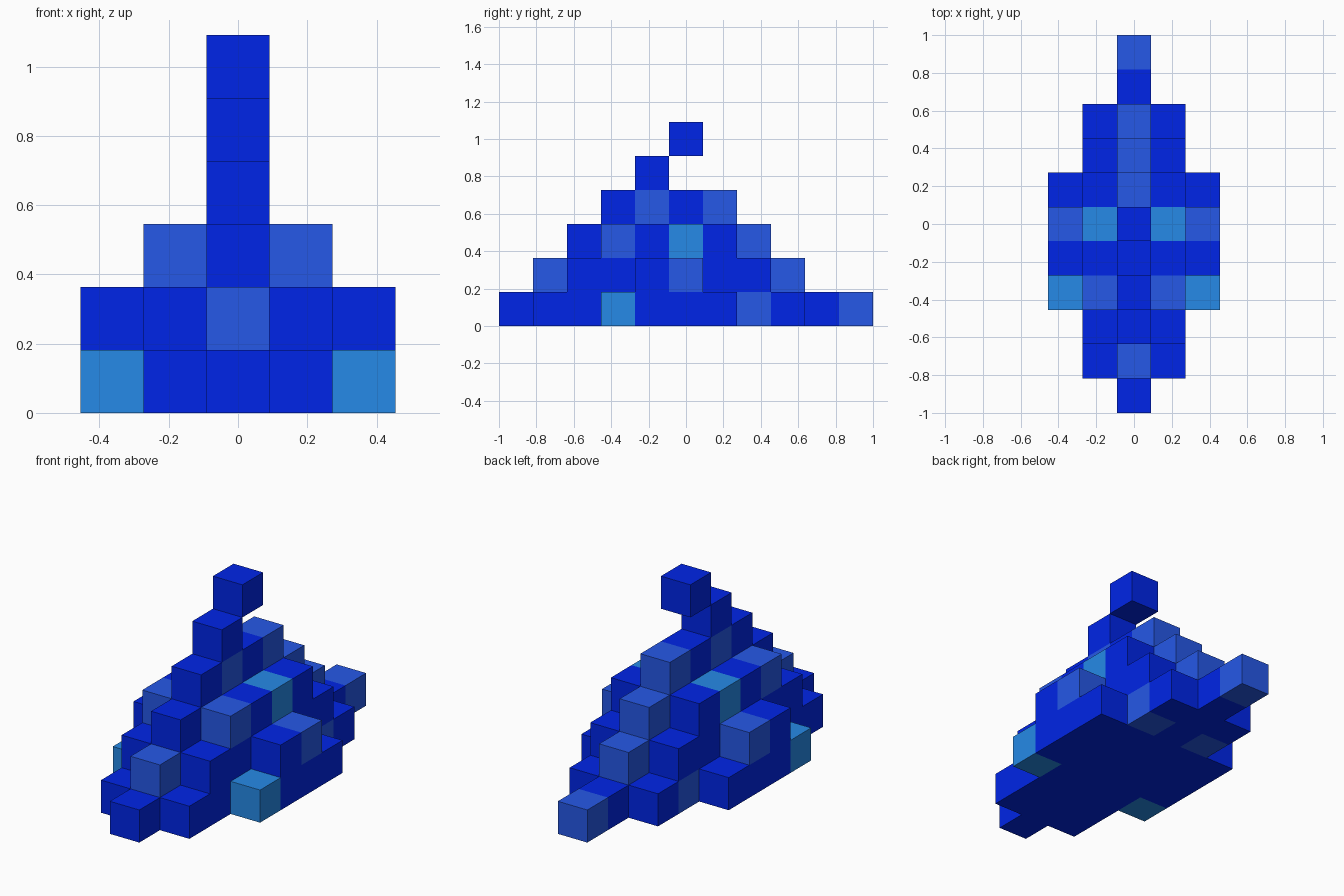
import bpy, bmesh
from mathutils import Vector

if "Cube" in bpy.data.objects:
    bpy.data.objects.remove(bpy.data.objects["Cube"])

S = 2 / 11  # block edge length

def material(name, rgb):
    m = bpy.data.materials.new(name)
    m.diffuse_color = (*rgb, 1)
    m.use_nodes = True
    m.node_tree.nodes["Principled BSDF"].inputs["Base Color"].default_value = m.diffuse_color
    return m

MATS = [material("deep_blue", (0.0, 0.0185, 0.8)),
        material("mid_blue", (0.019, 0.098, 0.8)),
        material("sky_blue", (0.019, 0.254, 0.8))]

# Each tier: (first, last) block row along y for |x| = 0, 1, 2
TIERS = {
    "base_tier": [(-5, 5), (-4, 3), (-2, 1)],
    "second_tier": [(-4, 3), (-3, 2), (-1, 0)],
    "third_tier": [(-3, 2), (-2, 1)],
    "fourth_tier": [(-2, 1)],
    "upper_block": [(-1, -1)],
    "tip_block": [(0, 0)],
}

# Lighter blocks, mirrored in x: (|x|, y, tier)
MID = {(0, 5, 0), (1, 2, 0), (0, -4, 1), (0, 3, 1), (2, 0, 1),
       (1, -2, 2), (0, 2, 2), (0, -1, 3), (0, 1, 3)}
SKY = {(2, -2, 0), (1, 0, 2)}

# Occupied cells of the whole stack
cells = {(x, y, k)
         for k, rows in enumerate(TIERS.values())
         for a, (y0, y1) in enumerate(rows)
         for x in {a, -a}
         for y in range(y0, y1 + 1)}

def colour(x, y, k):
    key = (abs(x), y, k)
    return 2 if key in SKY else 1 if key in MID else 0

def add_side(bm, cell, axis, sign):
    """One square side of a block, facing outwards."""
    n, u = Vector((0, 0, 0)), Vector((0, 0, 0))
    n[axis], u[(axis + 1) % 3] = sign, 1
    v = n.cross(u)
    c = Vector(cell) + Vector((0, 0, 0.5))
    verts = [bm.verts.new((c + (n + u * i + v * j) * 0.5) * S)
             for i, j in ((-1, -1), (1, -1), (1, 1), (-1, 1))]
    bm.faces.new(verts).material_index = colour(*cell)

# Build each tier from the exposed sides of its blocks
for k, name in enumerate(TIERS):
    bm = bmesh.new()
    for cell in sorted(c for c in cells if c[2] == k):
        for axis in range(3):
            for sign in (-1, 1):
                near = list(cell)
                near[axis] += sign
                if tuple(near) not in cells:
                    add_side(bm, cell, axis, sign)
    bmesh.ops.remove_doubles(bm, verts=bm.verts, dist=0.001)
    me = bpy.data.meshes.new(name)
    bm.to_mesh(me)
    bm.free()
    for m in MATS:
        me.materials.append(m)
    bpy.context.collection.objects.link(bpy.data.objects.new(name, me))
